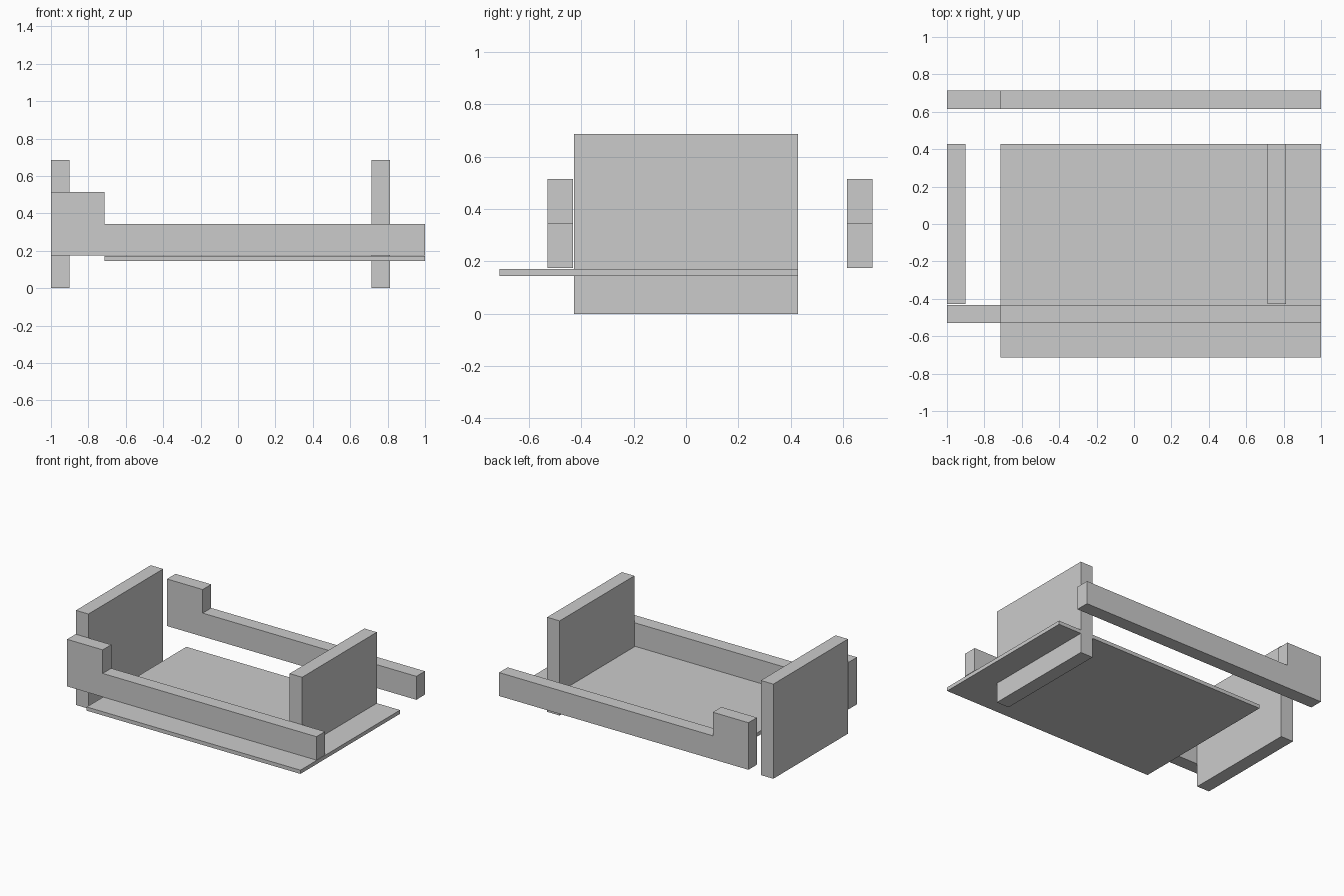
import bpy
import bmesh

if "Cube" in bpy.data.objects:
    bpy.data.objects.remove(bpy.data.objects["Cube"])


def extrude_profile(name, profile, y0, y1):
    """Extrude an (x, z) outline from y0 to y1."""
    bm = bmesh.new()
    face = bm.faces.new([bm.verts.new((x, y0, z)) for x, z in profile])
    result = bmesh.ops.extrude_face_region(bm, geom=[face])
    moved = [g for g in result["geom"] if isinstance(g, bmesh.types.BMVert)]
    bmesh.ops.translate(bm, verts=moved, vec=(0, y1 - y0, 0))
    bmesh.ops.recalc_face_normals(bm, faces=bm.faces[:])
    mesh = bpy.data.meshes.new(name)
    bm.to_mesh(mesh)
    bm.free()
    obj = bpy.data.objects.new(name, mesh)
    bpy.context.collection.objects.link(obj)
    return obj


def box(name, x0, x1, y0, y1, z0, z1):
    return extrude_profile(name, [(x0, z0), (x1, z0), (x1, z1), (x0, z1)], y0, y1)


# Thin base panel
box("base_panel", -0.714, 1.0, -0.713, 0.428, 0.144, 0.171)

# Upright end boards
for name, x in (("left_end_board", -1.0), ("right_end_board", 0.714)):
    box(name, x, x + 0.1, -0.428, 0.428, 0.0, 0.686)

# Long side rails with a raised block at the left end
RAIL = [(-1.0, 0.174), (1.0, 0.174), (1.0, 0.344),
        (-0.714, 0.344), (-0.714, 0.515), (-1.0, 0.515)]
for name, y in (("front_rail", -0.53), ("back_rail", 0.615)):
    extrude_profile(name, RAIL, y, y + 0.098)
